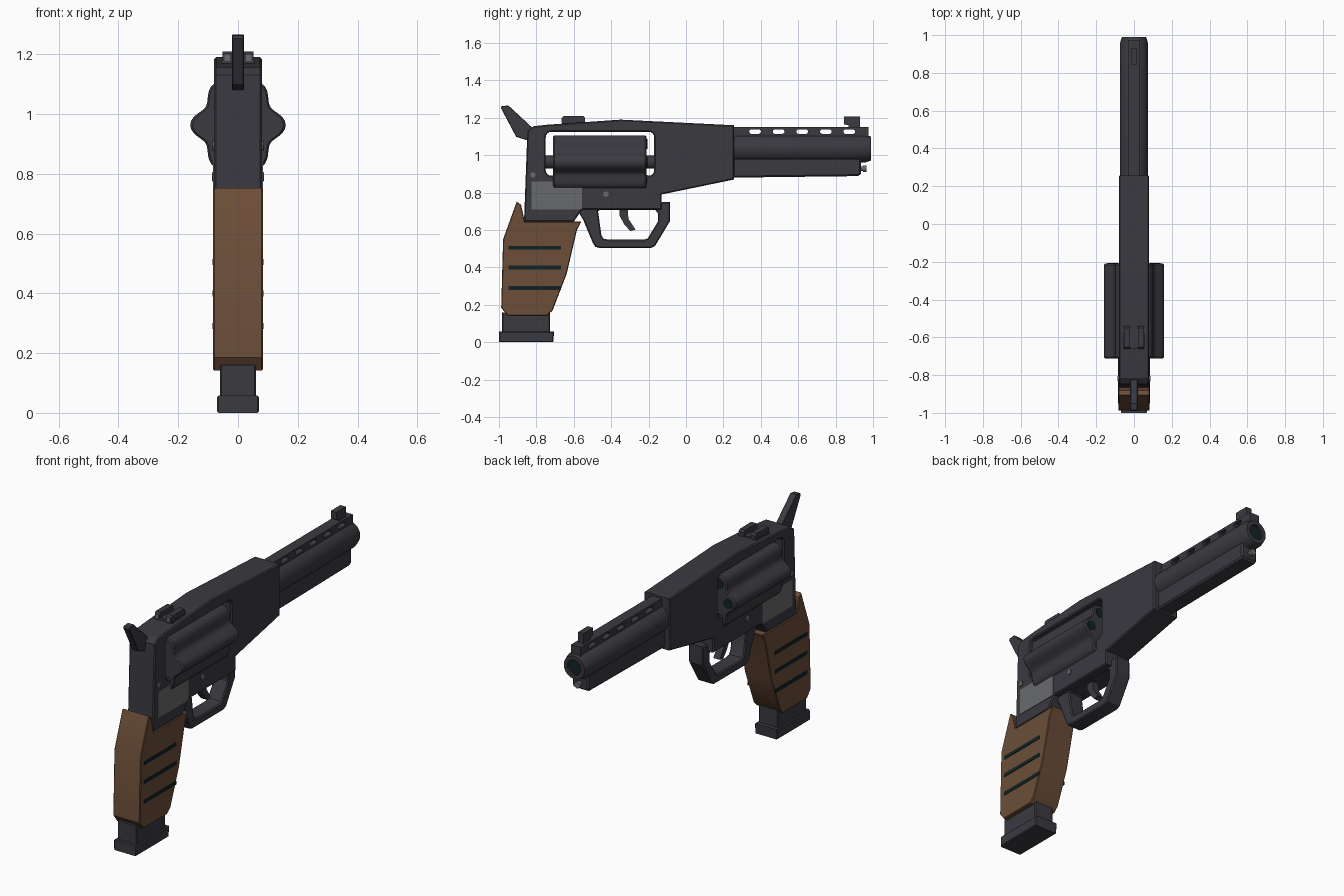
import bpy, bmesh, math
from mathutils import Matrix

if "Cube" in bpy.data.objects:
    bpy.data.objects.remove(bpy.data.objects["Cube"])


def material(name, rgb):
    m = bpy.data.materials.new(name)
    m.diffuse_color = (*rgb, 1)
    m.use_nodes = True
    m.node_tree.nodes["Principled BSDF"].inputs["Base Color"].default_value = m.diffuse_color
    return m


STEEL = material("dark gunmetal", (0.043, 0.041, 0.051))
WOOD = material("brown wood", (0.15, 0.076, 0.04))
SILVER = material("dull silver", (0.14, 0.143, 0.148))
TEAL = material("dark teal", (0.005, 0.017, 0.019))

# local X -> world Y, local Y -> world Z, local Z -> world X
SIDE = Matrix(((0, 0, 1, 0), (1, 0, 0, 0), (0, 1, 0, 0), (0, 0, 0, 1)))


def finish(name, mesh, mat, angle=30):
    mesh.name = name
    mesh.materials.clear()
    mesh.materials.append(mat)
    ob = bpy.data.objects.new(name, mesh)
    bpy.context.collection.objects.link(ob)
    bpy.ops.object.select_all(action='DESELECT')
    ob.select_set(True)
    bpy.context.view_layer.objects.active = ob
    bpy.ops.object.shade_smooth_by_angle(angle=math.radians(angle))
    return ob


def rounded_box(y0, y1, z0, z1, r, n=4):
    pts = []
    for cy, cz, a in ((y1 - r, z1 - r, 0), (y0 + r, z1 - r, 90),
                      (y0 + r, z0 + r, 180), (y1 - r, z0 + r, 270)):
        for i in range(n + 1):
            t = math.radians(a + 90 * i / n)
            pts.append((cy + r * math.cos(t), cz + r * math.sin(t)))
    return pts


def box_pts(y0, y1, z0, z1):
    return [(y0, z0), (y1, z0), (y1, z1), (y0, z1)]


def plate(name, loops, half, mat, x=0, bevel=0.0):
    """Side outline (y, z), with optional holes, extruded across x."""
    cu = bpy.data.curves.new(name, 'CURVE')
    cu.dimensions = '2D'
    cu.fill_mode = 'BOTH'
    cu.extrude = half - bevel
    cu.bevel_depth = bevel
    cu.bevel_resolution = 0
    cu.offset = -bevel
    for pts in loops:
        sp = cu.splines.new('POLY')
        sp.points.add(len(pts) - 1)
        for p, (a, b) in zip(sp.points, pts):
            p.co = (a, b, 0, 1)
        sp.use_cyclic_u = True
    tmp = bpy.data.objects.new("tmp", cu)
    bpy.context.collection.objects.link(tmp)
    dg = bpy.context.evaluated_depsgraph_get()
    mesh = bpy.data.meshes.new_from_object(tmp.evaluated_get(dg))
    bpy.data.objects.remove(tmp)
    mesh.transform(Matrix.Translation((x, 0, 0)) @ SIDE)
    bm = bmesh.new()
    bm.from_mesh(mesh)
    bmesh.ops.remove_doubles(bm, verts=bm.verts, dist=1e-5)
    bmesh.ops.recalc_face_normals(bm, faces=bm.faces)
    bm.to_mesh(mesh)
    bm.free()
    return finish(name, mesh, mat)


def lathe(name, rings, mat, x=0, z=0, n=32, shape=lambda t: 1, axis='Y', y=0):
    """Rings of (distance along axis, radius), capped at both ends."""
    bm = bmesh.new()
    rows = []
    for d, r in rings:
        row = []
        for i in range(n):
            t = 2 * math.pi * i / n
            u, v = r * shape(t) * math.cos(t), r * shape(t) * math.sin(t)
            row.append(bm.verts.new((x + u, y + d, z + v) if axis == 'Y'
                                    else (x + d, y + u, z + v)))
        rows.append(row)
    for a, b in zip(rows, rows[1:]):
        for i in range(n):
            j = (i + 1) % n
            bm.faces.new((a[i], a[j], b[j], b[i]))
    bm.faces.new(rows[0])
    bm.faces.new(rows[-1])
    bmesh.ops.recalc_face_normals(bm, faces=bm.faces)
    mesh = bpy.data.meshes.new(name)
    bm.to_mesh(mesh)
    bm.free()
    return finish(name, mesh, mat)


# Frame with the cylinder window
frame = [(-0.866, 0.645), (-0.6, 0.645), (-0.555, 0.71), (-0.13, 0.71), (-0.13, 0.79),
         (0.257, 0.87), (0.257, 1.16), (-0.35, 1.19), (-0.74, 1.163), (-0.815, 1.155),
         (-0.848, 1.13)]
plate("frame", [frame, rounded_box(-0.75, -0.17, 0.89, 1.125, 0.03)], 0.08, STEEL, bevel=0.006)

# Fluted cylinder with chamber mouths
CZ = 0.963
flute = lambda t: (0.142 + 0.018 * math.cos(6 * t)) / 0.16
lathe("cylinder", [(-0.712, 0.152), (-0.704, 0.16), (-0.218, 0.16), (-0.21, 0.152)],
      STEEL, z=CZ, n=72, shape=flute)
lathe("cylinder_pin", [(-0.76, 0.035), (-0.16, 0.035)], STEEL, z=CZ, n=16)
for k in range(6):
    a = math.pi * k / 3
    lathe("chamber_mouth", [(-0.212, 0.027), (-0.207, 0.027)], TEAL,
          x=0.112 * math.cos(a), z=CZ + 0.112 * math.sin(a), n=16)

# Barrel with recessed bore
BZ = 1.035
lathe("barrel", [(0.25, 0.075), (0.955, 0.075), (0.99, 0.064), (0.99, 0.042), (0.97, 0.042)],
      STEEL, z=BZ)
lathe("bore", [(0.96, 0.043), (0.978, 0.043)], TEAL, z=BZ)

# Vented top rail
slots = [rounded_box(c - 0.031, c + 0.031, 1.114, 1.138, 0.0115)
         for c in (0.369, 0.495, 0.621, 0.748, 0.873)]
plate("vent_rail", [box_pts(0.25, 0.975, 1.085, 1.15)] + slots, 0.03, STEEL)

# Lug under the barrel and ejector rod
plate("barrel_lug", [[(0.25, 0.88), (0.92, 0.888), (0.935, 0.9), (0.935, 0.985), (0.25, 0.985)]],
      0.05, STEEL, bevel=0.008)
lathe("ejector_rod", [(0.92, 0.012), (0.945, 0.012), (0.946, 0.018), (0.965, 0.018)],
      SILVER, z=0.927, n=16)

# Sights
plate("front_sight", [[(0.87, 1.14), (0.93, 1.14), (0.93, 1.207), (0.845, 1.207),
                       (0.845, 1.165), (0.87, 1.16)]], 0.017, STEEL)
plate("rear_sight_base", [box_pts(-0.66, -0.545, 1.15, 1.182)], 0.055, STEEL)
for s in (-1, 1):
    plate("rear_sight_post", [[(-0.662, 1.16), (-0.54, 1.16), (-0.54, 1.2), (-0.55, 1.21),
                               (-0.652, 1.21), (-0.662, 1.2)]], 0.016, STEEL, x=s * 0.036)
    plate("rear_sight_dot", [box_pts(-0.665, -0.66, 1.178, 1.2)], 0.009, SILVER, x=s * 0.036)

# Hammer
plate("hammer", [[(-0.99, 1.253), (-0.985, 1.262), (-0.95, 1.266), (-0.825, 1.15),
                  (-0.825, 1.08), (-0.85, 1.08), (-0.908, 1.098)]], 0.02, STEEL, bevel=0.003)

# Trigger guard and trigger
guard = [(-0.59, 0.72), (-0.55, 0.655), (-0.498, 0.53), (-0.485, 0.51), (-0.46, 0.503),
         (-0.19, 0.503), (-0.165, 0.515), (-0.086, 0.647), (-0.086, 0.75), (-0.128, 0.75),
         (-0.14, 0.73), (-0.16, 0.72)]
hole = [(-0.47, 0.7), (-0.452, 0.57), (-0.44, 0.553), (-0.41, 0.548), (-0.225, 0.548),
        (-0.205, 0.555), (-0.15, 0.645), (-0.15, 0.69), (-0.165, 0.707), (-0.46, 0.707)]
plate("trigger_guard", [guard, hole], 0.045, STEEL, bevel=0.006)
plate("trigger", [[(-0.358, 0.73), (-0.312, 0.73), (-0.308, 0.66), (-0.27, 0.602),
                   (-0.298, 0.594), (-0.33, 0.63), (-0.355, 0.675)]], 0.02, STEEL)

# Grip
plate("grip", [[(-0.905, 0.752), (-0.882, 0.735), (-0.862, 0.645), (-0.56, 0.645),
                (-0.583, 0.6), (-0.638, 0.365), (-0.713, 0.17), (-0.742, 0.142),
                (-0.955, 0.142), (-0.988, 0.185), (-0.978, 0.55)]], 0.083, WOOD, bevel=0.004)

# Magazine
plate("magazine", [box_pts(-0.983, -0.728, 0.05, 0.16)], 0.06, STEEL, bevel=0.005)
plate("magazine_base", [[(-1.0, 0), (-0.71, 0), (-0.705, 0.058), (-1.0, 0.058)]],
      0.07, STEEL, bevel=0.005)

# Side details on both sides
for s in (-1, 1):
    for z in (0.505, 0.4, 0.29):
        plate("grip_groove", [box_pts(-0.95, -0.667, z - 0.01, z + 0.01)], 0.002, TEAL, x=s * 0.084)
    plate("side_plate", [box_pts(-0.825, -0.555, 0.71, 0.858)], 0.003, SILVER, x=s * 0.08)
    for y, z, r in ((-0.818, 0.893, 0.015), (-0.428, 0.79, 0.016)):
        lathe("screw", [(s * 0.075, r), (s * 0.085, r), (s * 0.087, r * 0.8)], SILVER,
              y=y, z=z, n=12, axis='X')
